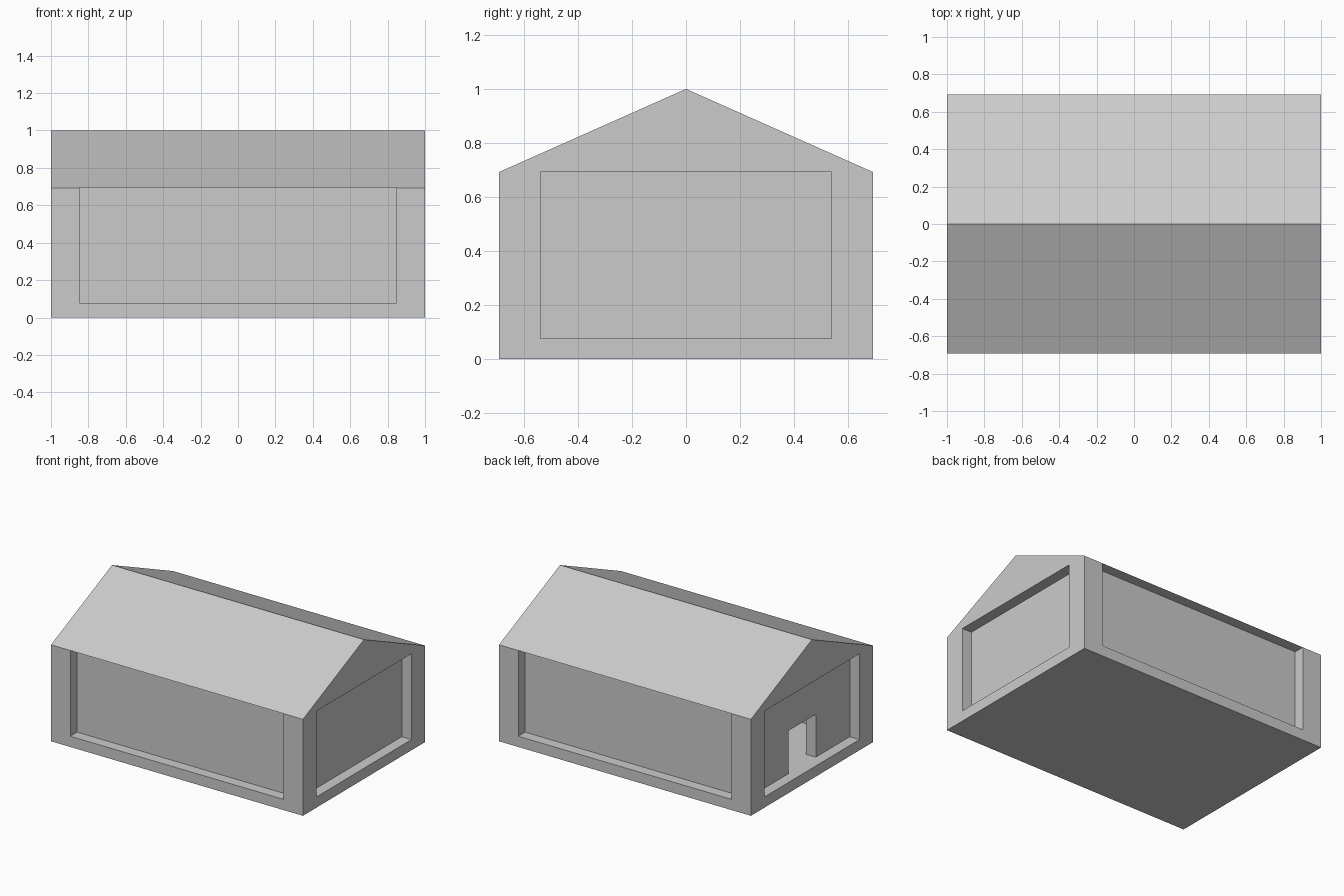
import bpy
import bmesh
from mathutils import Vector

cube = bpy.data.objects.get("Cube")
if cube:
    bpy.data.objects.remove(cube, do_unlink=True)

# One plain plaster colour for the whole building
plaster = bpy.data.materials.new("light grey plaster")
plaster.use_nodes = True
grey = (0.6, 0.6, 0.6, 1)
plaster.diffuse_color = grey
plaster.node_tree.nodes["Principled BSDF"].inputs["Base Color"].default_value = grey

# Everything sits on a module; the long side is 13 modules
U = 2 / 13
HALF_X, HALF_Y = 6.5 * U, 4.5 * U
FLOOR, EAVE, RIDGE = 0.5 * U, 4.5 * U, 6.5 * U
POST = U            # corner post width
WALL = 0.5 * U      # wall thickness, also how far walls sit back
DOOR_HALF, DOOR_TOP = U, 2.5 * U


def prism(name, profile, x0, x1):
    """Extrude a (y, z) profile along x."""
    bm = bmesh.new()
    face = bm.faces.new([bm.verts.new((x0, y, z)) for y, z in profile])
    new = bmesh.ops.extrude_face_region(bm, geom=[face])["geom"]
    moved = [v for v in new if isinstance(v, bmesh.types.BMVert)]
    bmesh.ops.translate(bm, verts=moved, vec=Vector((x1 - x0, 0, 0)))
    bmesh.ops.recalc_face_normals(bm, faces=bm.faces)
    mesh = bpy.data.meshes.new(name)
    bm.to_mesh(mesh)
    bm.free()
    mesh.materials.append(plaster)
    obj = bpy.data.objects.new(name, mesh)
    bpy.context.collection.objects.link(obj)
    return obj


def box(name, x0, x1, y0, y1, z0, z1):
    return prism(name, [(y0, z0), (y1, z0), (y1, z1), (y0, z1)], x0, x1)


# Floor slab and gabled roof
box("floor_slab", -HALF_X, HALF_X, -HALF_Y, HALF_Y, 0, FLOOR)
prism("gable_roof", [(-HALF_Y, EAVE), (HALF_Y, EAVE), (0, RIDGE)], -HALF_X, HALF_X)

inner_x, inner_y = HALF_X - POST, HALF_Y - POST

# Corner posts
for sx, side in ((1, "left"), (-1, "right")):
    for sy, end in ((-1, "front"), (1, "back")):
        xs = sorted((sx * inner_x, sx * HALF_X))
        ys = sorted((sy * inner_y, sy * HALF_Y))
        box(f"{end}_{side}_post", *xs, *ys, FLOOR, EAVE)

# Long walls set back between the posts
for sy, end in ((-1, "front"), (1, "back")):
    ys = sorted((sy * inner_y, sy * (inner_y + WALL)))
    box(f"{end}_wall", -inner_x, inner_x, *ys, FLOOR, EAVE)

# Plain end wall
box("left_wall", inner_x, inner_x + WALL, -inner_y, inner_y, FLOOR, EAVE)

# End wall with an open doorway
doorway_profile = [
    (-inner_y, FLOOR), (-DOOR_HALF, FLOOR), (-DOOR_HALF, DOOR_TOP),
    (DOOR_HALF, DOOR_TOP), (DOOR_HALF, FLOOR), (inner_y, FLOOR),
    (inner_y, EAVE), (-inner_y, EAVE),
]
prism("right_wall_with_doorway", doorway_profile, -inner_x - WALL, -inner_x)
